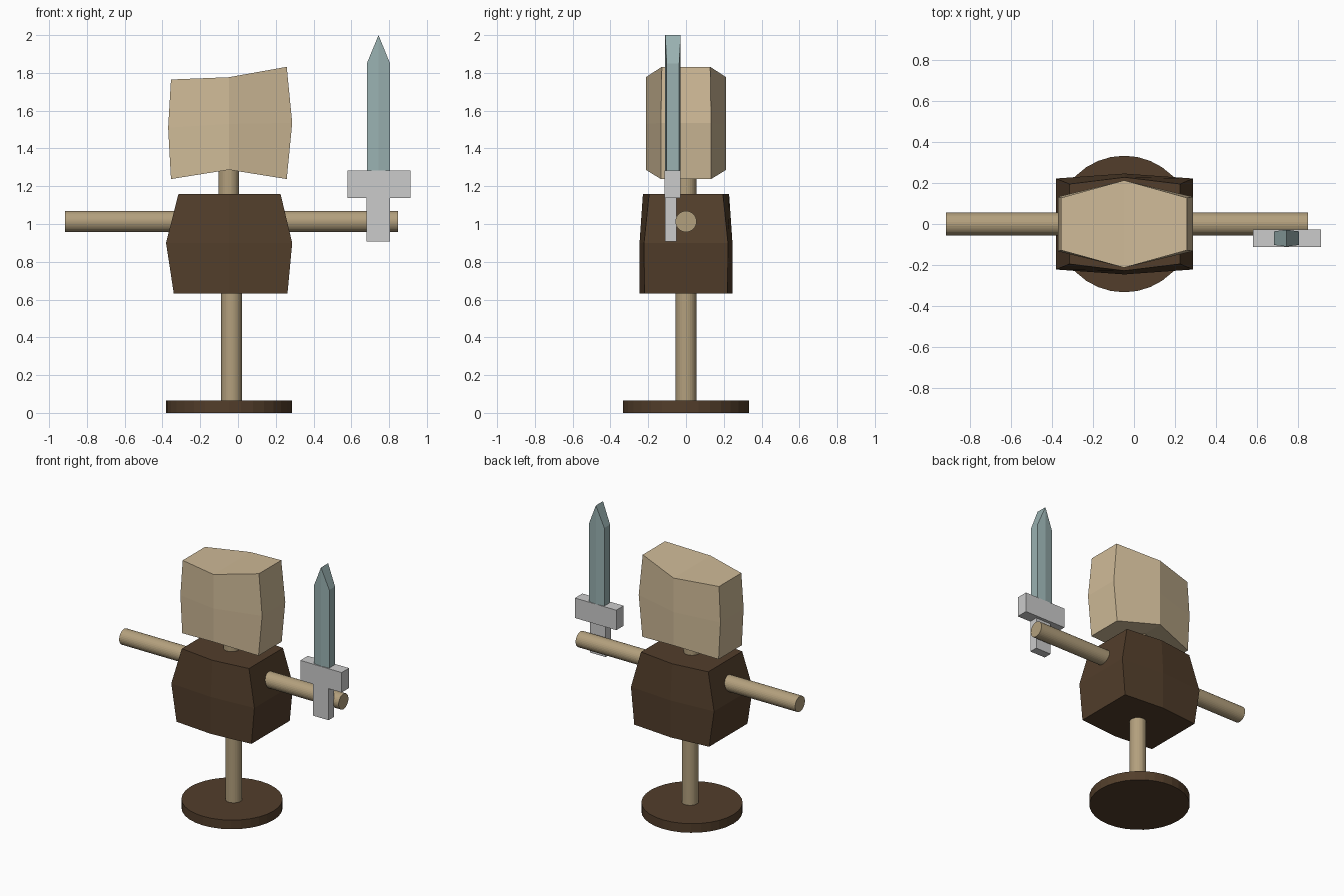
import bpy, bmesh
from math import pi

if "Cube" in bpy.data.objects:
    bpy.data.objects.remove(bpy.data.objects["Cube"])


def material(name, rgb):
    m = bpy.data.materials.new(name)
    m.diffuse_color = (*rgb, 1)
    m.use_nodes = True
    m.node_tree.nodes["Principled BSDF"].inputs["Base Color"].default_value = m.diffuse_color
    return m


dark = material("dark_wood", (0.085, 0.048, 0.024))
pale = material("pale_wood", (0.45, 0.35, 0.205))
sack = material("sackcloth", (0.62, 0.49, 0.31))
steel = material("pale_steel", (0.32, 0.44, 0.44))


def rod(name, loc, radius, length, mat, rot=(0, 0, 0)):
    bpy.ops.mesh.primitive_cylinder_add(vertices=32, radius=radius, depth=length,
                                        location=loc, rotation=rot)
    ob = bpy.context.object
    ob.name = name
    ob.data.materials.append(mat)


def box(name, x, y, z):
    bpy.ops.mesh.primitive_cube_add(size=1, location=[sum(r) / 2 for r in (x, y, z)])
    ob = bpy.context.object
    ob.name = name
    ob.scale = [r[1] - r[0] for r in (x, y, z)]


def folded_block(name, rings, mat, y0=0):
    """Stack of six-sided rings: left, middle ridge and right as (x, z, half depth)."""
    bm = bmesh.new()
    loops = []
    for ring in rings:
        front = [bm.verts.new((x, y0 - d, z)) for x, z, d in ring]
        back = [bm.verts.new((x, y0 + d, z)) for x, z, d in reversed(ring)]
        loops.append(front + back)
    for a, b in zip(loops, loops[1:]):
        for i in range(6):
            j = (i + 1) % 6
            bm.faces.new((a[i], a[j], b[j], b[i]))
    for r in (loops[0], loops[-1]):
        bm.faces.new((r[0], r[1], r[4], r[5]))
        bm.faces.new((r[1], r[2], r[3], r[4]))
    bmesh.ops.remove_doubles(bm, verts=bm.verts, dist=0.0005)
    bmesh.ops.recalc_face_normals(bm, faces=bm.faces)
    me = bpy.data.meshes.new(name)
    bm.to_mesh(me)
    bm.free()
    me.materials.append(mat)
    ob = bpy.data.objects.new(name, me)
    bpy.context.collection.objects.link(ob)


# Stand: round base, post, neck and crossbar arms
rod("base", (-0.048, 0, 0.033), 0.333, 0.066, dark)
rod("post", (-0.034, 0, 0.36), 0.055, 0.62, pale)
rod("neck", (-0.049, 0, 1.22), 0.055, 0.20, pale)
rod("crossbar", (-0.034, 0, 1.013), 0.056, 1.764, pale, (0, pi / 2, 0))

# Torso: widest at mid height, slight ridge front and back
folded_block("torso", [
    [(-0.34, 0.632, 0.22), (-0.047, 0.632, 0.246), (0.262, 0.632, 0.22)],
    [(-0.381, 0.90, 0.222), (-0.047, 0.90, 0.246), (0.287, 0.90, 0.222)],
    [(-0.315, 1.16, 0.195), (-0.047, 1.16, 0.228), (0.225, 1.16, 0.195)],
], dark)

# Head: lopsided sack folded along the middle
folded_block("head", [
    [(-0.355, 1.238, 0.133), (-0.048, 1.287, 0.213), (0.258, 1.238, 0.133)],
    [(-0.37, 1.51, 0.133), (-0.048, 1.53, 0.213), (0.287, 1.535, 0.133)],
    [(-0.355, 1.765, 0.128), (-0.048, 1.777, 0.213), (0.258, 1.832, 0.128)],
], sack)

# Sword: ridged blade running to a point, guard and grip
folded_block("blade", [
    [(0.682, 1.27, 0.033), (0.744, 1.27, 0.041), (0.805, 1.27, 0.033)],
    [(0.682, 1.85, 0.033), (0.744, 1.85, 0.041), (0.805, 1.85, 0.033)],
    [(0.744, 2.0, 0.041)] * 3,
], steel, y0=-0.069)
box("guard", (0.58, 0.912), (-0.113, -0.028), (1.138, 1.283))
box("grip", (0.681, 0.805), (-0.11, -0.05), (0.907, 1.14))
